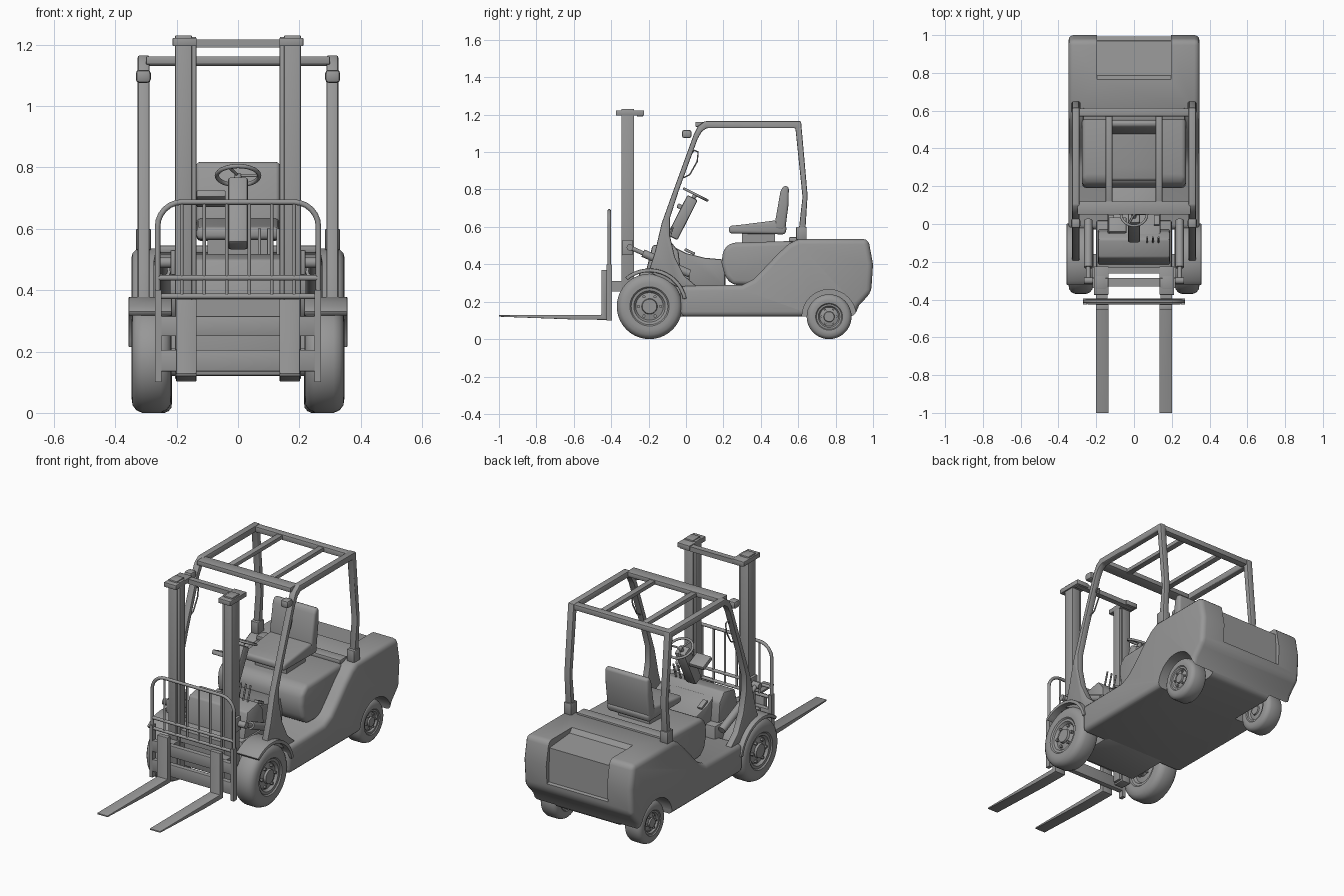
import bpy, bmesh, math
from mathutils import Matrix, Vector

cube = bpy.data.objects.get("Cube")
if cube:
    bpy.data.objects.remove(cube, do_unlink=True)

GREY = (0.31, 0.31, 0.31, 1)
mat = bpy.data.materials.new("plain grey")
mat.use_nodes = True
mat.diffuse_color = GREY
bsdf = next(n for n in mat.node_tree.nodes if n.type == 'BSDF_PRINCIPLED')
bsdf.inputs["Base Color"].default_value = GREY
bsdf.inputs["Roughness"].default_value = 0.6


def add(name, data):
    data.materials.append(mat)
    ob = bpy.data.objects.new(name, data)
    bpy.context.collection.objects.link(ob)
    return ob


def finish(name, bm, bevel=0, mirror=False, segs=2):
    """Bevel the sharp edges, then make an object, optionally mirrored in x."""
    bmesh.ops.recalc_face_normals(bm, faces=bm.faces)
    if bevel:
        sharp = [e for e in bm.edges if e.calc_face_angle(0) > 0.5]
        bmesh.ops.bevel(bm, geom=sharp, offset=bevel, segments=segs, profile=0.5,
                        affect='EDGES', clamp_overlap=True)
    me = bpy.data.meshes.new(name)
    bm.to_mesh(me)
    bm.free()
    ob = add(name, me)
    if mirror:
        ob.modifiers.new("mirror", 'MIRROR').use_mirror_merge = False
    return ob


def prism(name, pts, x0, x1, bevel=0, mirror=False, segs=2):
    """Side profile of (y, z) points extruded from x0 to x1."""
    bm = bmesh.new()
    face = bm.faces.new([bm.verts.new((x0, y, z)) for y, z in pts])
    ext = bmesh.ops.extrude_face_region(bm, geom=[face])["geom"]
    bmesh.ops.translate(bm, vec=(x1 - x0, 0, 0),
                        verts=[v for v in ext if isinstance(v, bmesh.types.BMVert)])
    return finish(name, bm, bevel, mirror, segs)


def box(name, x, y, z, bevel=0, mirror=False, tilt=0):
    """Box given by its (min, max) on each axis, tilted about x at its centre."""
    c = [sum(r) / 2 for r in (x, y, z)]
    size = [r[1] - r[0] for r in (x, y, z)]
    bm = bmesh.new()
    m = Matrix.Translation(c) @ Matrix.Rotation(math.radians(tilt), 4, 'X')
    bmesh.ops.create_cube(bm, size=1, matrix=m @ Matrix.Diagonal((*size, 1)))
    return finish(name, bm, bevel, mirror)


def rod(name, pts, r, mirror=False, cyclic=False):
    """Round tube along a path."""
    for s in ((1, -1) if mirror else (1,)):
        cu = bpy.data.curves.new(name, 'CURVE')
        cu.dimensions = '3D'
        cu.bevel_depth, cu.bevel_resolution, cu.use_fill_caps = r, 3, True
        sp = cu.splines.new('POLY')
        sp.points.add(len(pts) - 1)
        for p, (x, y, z) in zip(sp.points, pts):
            p.co = (s * x, y, z, 1)
        sp.use_cyclic_u = cyclic
        add(name, cu)


def arc(cy, cz, r, a0, a1, n):
    angs = [math.radians(a0 + (a1 - a0) * i / n) for i in range(n + 1)]
    return [(cy + r * math.cos(a), cz + r * math.sin(a)) for a in angs]


def wheel(name, y, r, x_out, width):
    """Tyre, dished rim and hub turned about the axle, plus wheel nuts."""
    prof = [(0, -.03), (.22, -.03), (.24, -.1), (.42, -.14), (.48, -.06), (.56, -.05), (.6, -.01),
            (.72, 0), (.86, -.02), (.95, -.09), (1, -.2)]
    half = [(a * r, x_out + b * r) for a, b in prof]
    mid = 2 * x_out - width
    prof = half + [(a, mid - b) for a, b in reversed(half)]
    bm = bmesh.new()
    vs = [bm.verts.new((b, y, r + a)) for a, b in prof]
    es = [bm.edges.new(p) for p in zip(vs, vs[1:])]
    bmesh.ops.spin(bm, geom=vs + es, cent=(0, y, r), axis=(1, 0, 0), angle=math.tau, steps=40)
    bmesh.ops.remove_doubles(bm, verts=bm.verts, dist=1e-5)
    for cy, cz in arc(y, r, r * .34, 0, 300, 5):
        m = Matrix.Translation((x_out - .11 * r, cy, cz)) @ Matrix.Rotation(math.pi / 2, 4, 'Y')
        bmesh.ops.create_cone(bm, cap_ends=True, segments=6, radius1=r * .05, radius2=r * .05,
                              depth=r * .12, matrix=m)
    return finish(name, bm, 0, True)


# Body with counterweight; recess and rear wheel arches are cut out
body = prism("body", [(-.03, .12), (.9, .12), (.925, .18), (.99, .25), (1, .4), (.975, .535), (.6, .535),
                      (.55, .51), (.49, .455), (.41, .37), (.36, .32), (.3, .29), (-.03, .285)],
             -.347, .347, .028, segs=3)
cutters = [
    prism("recess_cutter", [(.745, .56), (.785, .51), (.97, .495), (.975, .3), (1.1, .27), (1.1, .56)], -.195, .195),
    prism("arch_cutter", arc(.765, .12, .145, 0, 360, 32)[:-1], .2, .5),
    prism("arch_cutter", arc(.765, .12, .145, 0, 360, 32)[:-1], -.5, -.2)]
bpy.context.view_layer.objects.active = body
for c in cutters:
    c.hide_render = True
    mod = body.modifiers.new("cut", 'BOOLEAN')
    mod.operation, mod.solver, mod.object = 'DIFFERENCE', 'EXACT', c
    bpy.ops.object.modifier_apply(modifier=mod.name)
    bpy.data.objects.remove(c, do_unlink=True)

# Hood, front chassis and cowl
prism("hood", [(.21, .33), (.19, .41), (.2, .48), (.24, .515), (.58, .525), (.58, .28), (.25, .29)],
      -.275, .275, .025, segs=3)
box("rear_deck_lip", (-.27, .27), (.55, .615), (.52, .545), .006)
box("front_chassis", (-.2, .2), (-.25, .02), (.12, .36), .01)
box("front_axle", (-.25, .25), (-.23, -.16), (.14, .21))
prism("cowl", [(-.22, .34), (-.18, .5), (-.08, .52), (-.04, .47), (-.02, .28)], -.19, .19, .01)
prism("floor_hump", [(-.08, .28), (-.08, .5), (0, .46), (.1, .435), (.21, .425), (.21, .28)], -.14, .14, .01)
box("pedal", (.105, .135), (-.01, .05), (.46, .475), .004, True, -25)

# Wheels and front fenders
wheel("front_wheel", -.195, .175, .347, .13)
wheel("rear_wheel", .765, .12, .325, .11)
prism("front_fender", arc(-.195, .175, .203, 12, 130, 14) + arc(-.195, .175, .183, 130, 12, 14),
      .215, .357, .005, True)

# Overhead guard
prism("guard_frame",
      [(-.2, .36), (-.165, .47), (-.13, .62), (-.08, .76), (.04, 1.09), (.065, 1.14), (.1, 1.165), (.615, 1.165),
       (.65, .77), (.635, .53), (.597, .53), (.623, .76), (.585, 1.128), (.11, 1.128), (.085, 1.11), (.062, 1.07),
       (-.04, .79), (-.085, .65), (-.085, .55), (-.06, .44), (-.01, .34), (.06, .28), (-.05, .28)],
      .288, .327, .007, True)
box("guard_post_sleeve", (.283, .333), (.588, .645), (.53, .6), .006, True)
box("guard_front_plate", (-.3, .3), (.05, .12), (1.135, 1.162), .004)
box("guard_rear_bar", (-.3, .3), (.57, .612), (1.13, 1.162), .004)
box("guard_roof_bar", (.115, .15), (.1, .59), (1.135, 1.158), .004, True)
box("head_lamp", (.284, .333), (-.022, .03), (1.075, 1.118), .012, True)
rod("grab_handle", [(.3, y, z) for y, z in
                    ((.02, .98), (.045, 1.01), (.065, 1), (.06, .95), (.02, .88), (-.01, .865), (-.035, .875))],
    .004, True)

# Seat
box("seat_riser", (-.1, .1), (.3, .475), (.515, .57))
prism("seat_cushion", [(.23, .565), (.23, .605), (.3, .612), (.48, .635), (.54, .6), (.53, .56)],
      -.135, .135, .014, segs=3)
prism("seat_back", [(.47, .59), (.505, .79), (.52, .82), (.55, .815), (.548, .72), (.53, .58)],
      -.137, .137, .014, segs=3)

# Steering and controls
box("steering_column", (-.033, .033), (-.05, .012), (.53, .77), .01, False, -27)
rod("steering_shaft", [(0, .01, .72), (0, .055, .775)], .012)
tilt = Matrix.Translation((0, .052, .773)) @ Matrix.Rotation(math.radians(-27), 4, 'X')
ring = [tilt @ Vector((.069 * math.cos(a), .069 * math.sin(a), 0))
        for a in (math.tau * i / 28 for i in range(28))]
rod("steering_wheel", ring, .007, cyclic=True)
for i in (0, 9, 19):
    rod("steering_spoke", [tilt.translation, ring[i]], .005)
box("display_panel", (-.135, -.04), (-.05, .035), (.685, .71), .005, False, -25)
for x in (.07, .1, .13):
    rod("control_lever", [(x, -.1, .5), (x, -.07, .6)], .005)

# Mast
box("mast_outer_rail", (.15, .205), (-.345, -.278), (.11, 1.23), .003, True)
box("mast_inner_rail", (.136, .165), (-.337, -.287), (.12, 1.225), .003, True)
box("mast_cap", (.135, .213), (-.375, -.225), (1.195, 1.222), .003, True)
box("mast_top_bar", (-.2, .2), (-.262, -.23), (1.19, 1.217))
box("mast_lower_tie", (-.15, .15), (-.33, -.285), (.3, .37))
box("mast_bracket", (.195, .22), (-.34, -.285), (.45, .53), .003, True)
rod("tilt_cylinder", [(.242, -.23, .46), (.242, .02, .35)], .022, True)
rod("tilt_piston", [(.242, -.3, .49), (.242, -.2, .446)], .012, True)
rod("tilt_pin", [(.2, -.3, .49), (.265, -.3, .49)], .018, True)

# Fork carriage and load backrest
for z in ((.25, .315), (.135, .205)):
    box("carriage_plate", (-.25, .25), (-.425, -.395), z, .003)
box("carriage_link", (.14, .2), (-.42, -.33), (.255, .31), 0, True)
box("carriage_side", (.25, .27), (-.425, -.395), (.1, .4), 0, True)
bend = [(.182 + p, z) for p, z in arc(0, .607, .08, 0, 90, 6)]
half = [(.262, .12)] + bend
rod("backrest_frame", [(x, -.41, z) for x, z in half] + [(-x, -.41, z) for x, z in reversed(half)], .009)
for z in (.38, .44):
    rod("backrest_rail", [(-.262, -.41, z), (.262, -.41, z)], .009)
for x in (.037, .11, .183):
    rod("backrest_bar", [(x, -.41, .38), (x, -.41, .687)], .006, True)

# Forks
prism("fork", [(-1, .12), (-1, .128), (-.452, .13), (-.452, .37), (-.425, .37), (-.425, .103), (-.6, .105)],
      .135, .202, .002, True)

# Smooth rounded parts, keep edges crisp
bpy.ops.object.select_all(action='DESELECT')
for ob in bpy.context.scene.objects:
    if ob.type == 'MESH':
        ob.select_set(True)
        bpy.context.view_layer.objects.active = ob
bpy.ops.object.shade_smooth_by_angle(angle=math.radians(35))
